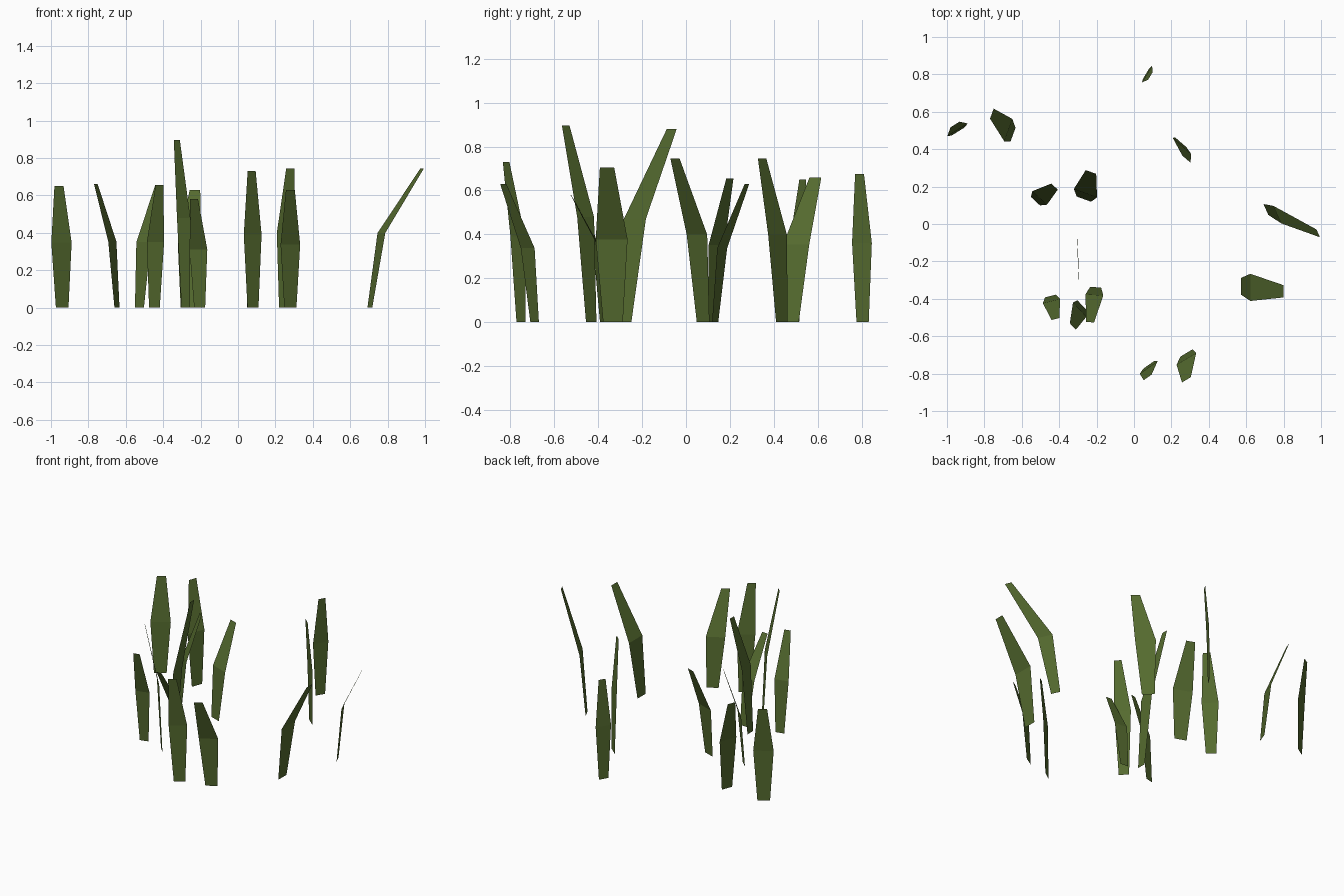
import bpy
import math
from mathutils import Vector

# one flat olive green for every blade
green = bpy.data.materials.new("olive_green")
green.diffuse_color = (0.091, 0.147, 0.0285, 1.0)

# each blade: base x, base y, lean x, lean y, angle of its width (deg), width, height
BLADES = [
    (-0.940, 0.495, -0.017, 0.037, 32, 0.128, 0.65),
    (-0.647, 0.477, -0.113, 0.113, 70, 0.127, 0.66),
    (-0.527, 0.122, 0.102, 0.078, -43, 0.106, 0.655),
    (-0.268, 0.133, 0.038, 0.145, -20, 0.132, 0.63),
    (-0.295, -0.280, -0.010, 0.215, 91, 0.100, 0.88),
    (-0.447, -0.385, 0.027, -0.123, 14, 0.095, 0.655),
    (-0.280, -0.432, -0.047, -0.116, -47, 0.105, 0.895),
    (-0.205, -0.338, -0.030, -0.187, -4, 0.095, 0.58),
    (0.080, -0.752, -0.007, -0.068, 35, 0.116, 0.73),
    (0.280, -0.690, 0.000, -0.143, 31, 0.122, 0.63),
    (0.250, 0.437, 0.030, -0.090, -41, 0.130, 0.745),
    (0.065, 0.805, 0.022, -0.014, 59, 0.105, 0.675),
    (0.705, 0.078, 0.280, -0.128, -66, 0.102, 0.745),
    (0.572, -0.333, 0.228, -0.027, 90, 0.145, 0.705),
]
# cross sections: share of height, share of lean, share of width
SECTIONS = [(0.0, 0.0, 0.62), (0.535, 0.22, 1.0), (1.0, 1.0, 0.45)]


def grass_blade(x, y, lx, ly, angle, width, height):
    """A flat blade of two quads, widest where it bends."""
    a = math.radians(angle)
    side = Vector((math.cos(a), math.sin(a), 0)) * width / 2
    verts = []
    for h, lean, w in SECTIONS:
        centre = Vector((x + lx * lean, y + ly * lean, height * h))
        verts += [centre - side * w, centre + side * w]
    mesh = bpy.data.meshes.new("grass_blade")
    mesh.from_pydata(verts, [], [(0, 1, 3, 2), (2, 3, 5, 4)])
    mesh.materials.append(green)
    obj = bpy.data.objects.new("grass_blade", mesh)
    bpy.context.collection.objects.link(obj)


for blade in BLADES:
    grass_blade(*blade)
